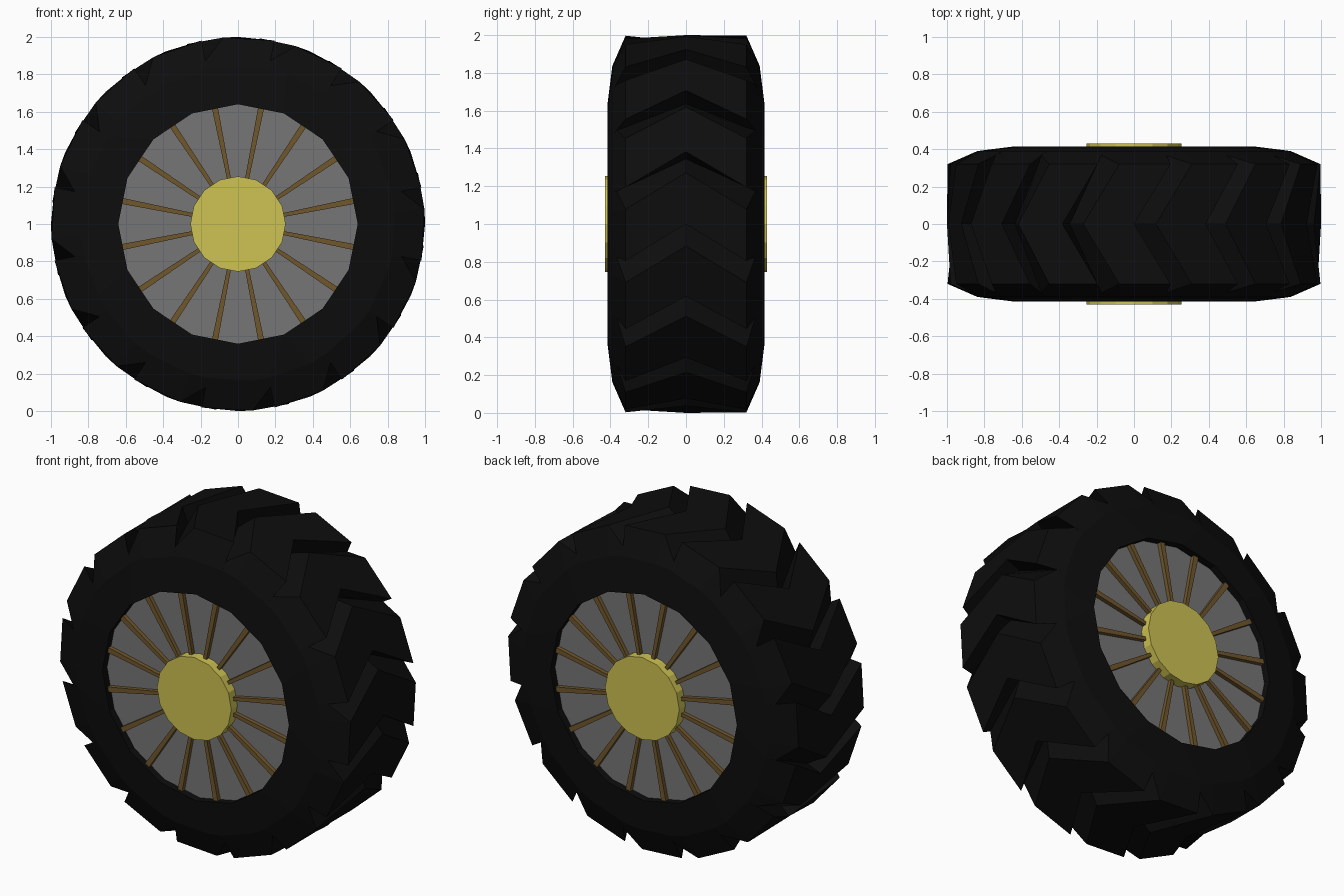
import bpy, bmesh
from math import pi, sin, cos

if "Cube" in bpy.data.objects:
    bpy.data.objects.remove(bpy.data.objects["Cube"])

N = 16                 # lugs, spokes and rim sides
STEP = 2 * pi / N
CZ = 1.0               # axle height


def material(name, rgb):
    m = bpy.data.materials.new(name)
    m.diffuse_color = (*rgb, 1)
    m.use_nodes = True
    m.node_tree.nodes["Principled BSDF"].inputs["Base Color"].default_value = m.diffuse_color
    return m


def polar(r, y, a):
    return (r * cos(a), y, CZ + r * sin(a))


def finish(bm, name, mat):
    bmesh.ops.remove_doubles(bm, verts=bm.verts, dist=1e-4)
    bmesh.ops.recalc_face_normals(bm, faces=bm.faces)
    me = bpy.data.meshes.new(name)
    bm.to_mesh(me)
    bm.free()
    ob = bpy.data.objects.new(name, me)
    bpy.context.collection.objects.link(ob)
    me.materials.append(mat)
    return ob


def drum(name, r, half_width, mat):
    bm = bmesh.new()
    front, back = [[bm.verts.new(polar(r, y, i * STEP)) for i in range(N)]
                   for y in (-half_width, half_width)]
    bm.faces.new(front)
    bm.faces.new(back)
    for i in range(N):
        j = (i + 1) % N
        bm.faces.new((front[i], front[j], back[j], back[i]))
    return finish(bm, name, mat)


rubber = material("rubber", (0.004, 0.004, 0.004))
grey = material("rim_grey", (0.18, 0.18, 0.18))
brown = material("spoke_brown", (0.16, 0.095, 0.025))
yellow = material("hub_yellow", (0.62, 0.54, 0.085))

# Tyre: each lug has a step, a flat top and a slope back down to the groove
E = -0.5               # tread edges trail the centre by half a pitch
T = E + 0.7
half = [               # per row: (radius, half width, angle in pitches) x 3
    [(0.64, 0.36, 0)] * 3,
    [(0.64, 0.415, 0)] * 3,
    [(0.84, 0.39, E), (0.84, 0.39, T), (0.84, 0.39, E + 1)],
    [(1.0, 0.32, E), (1.0, 0.32, T), (0.89, 0.367, E + 1)],
]
centre = [(1.0, 0, 0), (1.0, 0, 0.7), (0.9, 0, 1)]
rows = [[(r, -y, a) for r, y, a in row] for row in half] + [centre] + half[::-1]

bm = bmesh.new()
for lower, upper in zip(rows, rows[1:]):
    for k in range(N):
        for i in range(3):
            j, kj = (i + 1, k) if i < 2 else (0, k + 1)
            pts = []
            for row, n, kk in ((lower, i, k), (lower, j, kj),
                               (upper, j, kj), (upper, i, k)):
                r, y, a = row[n]
                p = tuple(round(c, 5) for c in polar(r, y, (a + kk) * STEP))
                if p not in pts:
                    pts.append(p)
            if len(pts) > 2:
                bm.faces.new([bm.verts.new(p) for p in pts])
finish(bm, "tyre", rubber)

# Rim disc and hub
drum("rim", 0.64, 0.37, grey)
drum("hub", 0.255, 0.43, yellow)

# Tapered spokes on both faces
bm = bmesh.new()
for side in (-1, 1):
    for k in range(N):
        a = (k + 0.5) * STEP
        u, t = (cos(a), sin(a)), (-sin(a), cos(a))
        cube = bmesh.ops.create_cube(bm, size=1)["verts"]
        for v in cube:
            outer = v.co.x > 0
            r = 0.632 if outer else 0.22
            w = (0.032 if outer else 0.02) * v.co.y
            y = side * (0.395 if v.co.z > 0 else 0.365)
            v.co = (u[0] * r + t[0] * w, y, CZ + u[1] * r + t[1] * w)
finish(bm, "spokes", brown)
